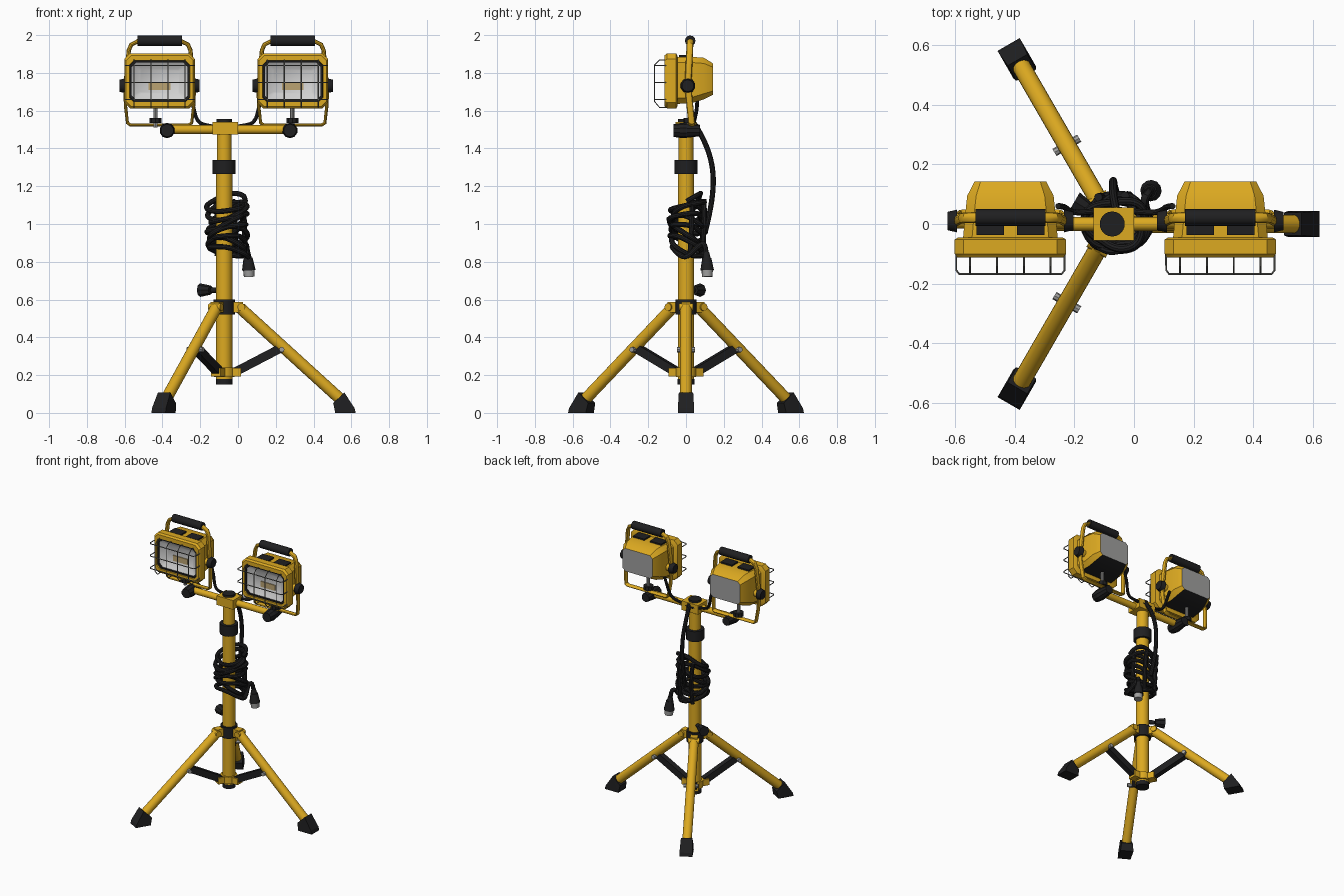
import bpy, bmesh, math, random
from mathutils import Vector, Matrix

random.seed(4)
cube = bpy.data.objects.get("Cube")
if cube:
    bpy.data.objects.remove(cube, do_unlink=True)


def material(name, rgb):
    m = bpy.data.materials.new(name)
    m.use_nodes = True
    m.diffuse_color = (*rgb, 1)
    node = next(n for n in m.node_tree.nodes if n.type == 'BSDF_PRINCIPLED')
    node.inputs["Base Color"].default_value = (*rgb, 1)
    node.inputs["Roughness"].default_value = 0.6
    return m


YELLOW = material("safety yellow", (0.72, 0.40, 0.015))
BLACK = material("black rubber", (0.014, 0.014, 0.015))
STEEL = material("guard steel", (0.17, 0.17, 0.155))
GREY = material("aluminium grey", (0.35, 0.35, 0.345))
SILVER = material("reflector silver", (0.63, 0.63, 0.63))
TAN = material("emitter tan", (0.50, 0.37, 0.17))


def finish(name, bm, mats, smooth=True):
    bmesh.ops.recalc_face_normals(bm, faces=bm.faces)
    me = bpy.data.meshes.new(name)
    bm.to_mesh(me)
    bm.free()
    ob = bpy.data.objects.new(name, me)
    bpy.context.collection.objects.link(ob)
    for m in mats:
        me.materials.append(m)
    if smooth:
        bpy.ops.object.select_all(action='DESELECT')
        ob.select_set(True)
        bpy.context.view_layer.objects.active = ob
        bpy.ops.object.shade_smooth_by_angle(angle=math.radians(35))
    return ob


def rod(name, p, q, r, mat, r2=None, seg=20):
    p, q = Vector(p), Vector(q)
    d = q - p
    M = Matrix.Translation((p + q) / 2) @ d.to_track_quat('Z', 'Y').to_matrix().to_4x4()
    bm = bmesh.new()
    bmesh.ops.create_cone(bm, cap_ends=True, segments=seg, radius1=r,
                          radius2=r if r2 is None else r2, depth=d.length, matrix=M)
    return finish(name, bm, [mat])


def box(name, centre, size, mat, rot=Matrix()):
    bm = bmesh.new()
    M = Matrix.Translation(centre) @ rot @ Matrix.Diagonal((*size, 1))
    bmesh.ops.create_cube(bm, size=1, matrix=M)
    return finish(name, bm, [mat], False)


def loft(name, cx, sections, mats, cap_start=True, cap_end=True, rule=None):
    """Skin chamfered rectangles (y, half width, z low, z high, chamfer)."""
    bm = bmesh.new()
    rings = []
    for y, w, lo, hi, c in sections:
        outline = [(-w + c, lo), (w - c, lo), (w, lo + c), (w, hi - c),
                   (w - c, hi), (-w + c, hi), (-w, hi - c), (-w, lo + c)]
        rings.append([bm.verts.new((cx + x, y, z)) for x, z in outline])
    for a, b in zip(rings, rings[1:]):
        for i in range(8):
            j = (i + 1) % 8
            bm.faces.new((a[i], a[j], b[j], b[i]))
    if cap_start:
        bm.faces.new(rings[0])
    if cap_end:
        bm.faces.new(rings[-1])
    bmesh.ops.recalc_face_normals(bm, faces=bm.faces)
    if rule:
        for f in bm.faces:
            f.material_index = rule(f)
    return finish(name, bm, mats)


def tube(name, paths, r, mat, kind='NURBS', res=3, warp=None):
    cu = bpy.data.curves.new(name, 'CURVE')
    cu.dimensions = '3D'
    cu.bevel_depth, cu.bevel_resolution, cu.resolution_u = r, res, 4
    cu.use_fill_caps = True
    for pts in paths:
        s = cu.splines.new(kind)
        s.points.add(len(pts) - 1)
        for sp, p in zip(s.points, pts):
            sp.co = (*p, 1)
        if kind == 'NURBS':
            s.order_u, s.use_endpoint_u = 3, True
    tmp = bpy.data.objects.new(name + "_path", cu)
    bpy.context.collection.objects.link(tmp)
    dg = bpy.context.evaluated_depsgraph_get()
    me = bpy.data.meshes.new_from_object(tmp.evaluated_get(dg))
    bpy.data.objects.remove(tmp, do_unlink=True)
    bm = bmesh.new()
    bm.from_mesh(me)
    bpy.data.meshes.remove(me)
    if warp:
        for v in bm.verts:
            v.co.y = warp(v.co)
    return finish(name, bm, [mat])


# Mast with its collars
PX = -0.073


def mast(name, z0, z1, r, mat, seg=24):
    return rod(name, (PX, 0, z0), (PX, 0, z1), r, mat, seg=seg)


mast("lower_mast", 0.165, 1.28, 0.043, YELLOW)
mast("upper_mast", 1.28, 1.545, 0.039, YELLOW)
mast("mast_foot_cap", 0.15, 0.18, 0.044, BLACK)
mast("mast_top_cap", 1.54, 1.555, 0.042, BLACK)
mast("clamp_collar", 1.265, 1.34, 0.061, BLACK, 12)
mast("upper_hub", 0.52, 0.60, 0.056, BLACK)
mast("lower_hub", 0.19, 0.24, 0.054, YELLOW)
rod("mast_knob_stem", (PX, 0, 0.65), (-0.14, 0.04, 0.65), 0.014, BLACK)
rod("mast_knob", (-0.145, 0.043, 0.65), (-0.20, 0.075, 0.65), 0.024, BLACK, 0.036, 8)

# Tripod legs, spaced evenly around the mast
for k, side in enumerate(("left", "back_right", "front_right")):
    a = k * math.tau / 3
    turn = Matrix.Rotation(a, 4, 'Z')

    def at(r, z, t=0):
        return Matrix.Translation((PX, 0, 0)) @ turn @ Vector((r, t, z))

    rod(side + "_leg", at(0.085, 0.555), at(0.62, 0.068), 0.031, YELLOW)
    box(side + "_hinge", at(0.07, 0.56), (0.06, 0.05, 0.055), YELLOW, turn)
    rod(side + "_hinge_pin", at(0.09, 0.56, -0.037), at(0.09, 0.56, 0.037), 0.02, YELLOW)
    box(side + "_brace_lug", at(0.065, 0.215), (0.05, 0.06, 0.045), YELLOW, turn)
    tilt = turn @ Matrix.Rotation(-math.atan2(0.125, 0.24), 4, 'Y')
    box(side + "_brace", at(0.185, 0.283), (0.27, 0.040, 0.046), BLACK, tilt)
    rod(side + "_brace_bolt", at(0.305, 0.335, -0.048), at(0.305, 0.335, 0.048), 0.014, GREY, seg=8)
    bm = bmesh.new()
    for r, z, w in ((0.588, 0, 0.043), (0.696, 0, 0.043), (0.690, 0.025, 0.043),
                    (0.636, 0.108, 0.038), (0.577, 0.052, 0.038)):
        for s in (-1, 1):
            bm.verts.new(at(r, z, s * w))
    bmesh.ops.convex_hull(bm, input=bm.verts)
    finish(side + "_foot", bm, [BLACK], False)

# Crossbar
rod("crossbar", (-0.40, 0, 1.50), (0.30, 0, 1.50), 0.023, YELLOW)
box("crossbar_socket", (-0.068, 0, 1.507), (0.135, 0.11, 0.066), YELLOW)

# Two work lamps with guards, handles and stands
for side, cx, inward in (("right", -0.415, 1), ("left", 0.29, -1)):
    n = side + "_lamp_"
    loft(n + "body", cx, [(-0.06, 0.16, 1.635, 1.885, 0.03), (0.03, 0.152, 1.64, 1.885, 0.03),
                          (0.095, 0.145, 1.66, 1.88, 0.03), (0.143, 0.120, 1.684, 1.85, 0.02)],
         [YELLOW, GREY, BLACK],
         rule=lambda f: 1 if f.normal.y > 0.95 else 2 if f.normal.z < -0.75 and f.normal.y > -0.5 else 0)
    loft(n + "front_frame", cx, [(-0.045, 0.175, 1.625, 1.89, 0.03), (-0.052, 0.187, 1.612, 1.903, 0.03),
                                 (-0.10, 0.187, 1.612, 1.903, 0.03), (-0.113, 0.178, 1.622, 1.893, 0.028),
                                 (-0.113, 0.160, 1.645, 1.866, 0.024), (-0.085, 0.158, 1.647, 1.864, 0.024)],
         [YELLOW], cap_end=False)
    loft(n + "gasket", cx, [(-0.09, 0.160, 1.645, 1.866, 0.024), (-0.106, 0.158, 1.647, 1.864, 0.024),
                            (-0.106, 0.148, 1.656, 1.855, 0.024), (-0.09, 0.148, 1.656, 1.855, 0.024)],
         [BLACK], False, False)
    loft(n + "reflector", cx, [(-0.098, 0.15, 1.653, 1.858, 0.024), (-0.066, 0.105, 1.69, 1.82, 0.01)],
         [SILVER], cap_start=False)
    box(n + "emitter", (cx, -0.068, 1.73), (0.115, 0.008, 0.04), TAN)
    for s in (-1, 1):
        box(n + "top_vent", (cx + s * 0.068, -0.002, 1.887), (0.092, 0.07, 0.016), BLACK)
        rod(n + "pivot_knob", (cx + s * 0.18, 0.01, 1.732), (cx + s * 0.212, 0.01, 1.732), 0.04, BLACK, 0.032, 10)
        rod(n + "pivot_pin", (cx + s * 0.15, 0.01, 1.732), (cx + s * 0.19, 0.01, 1.732), 0.025, YELLOW)

    # Wire guard
    wires = []
    for t in (-0.085, 0.005, 0.095):
        z = 1.745 + t
        wires.append([(cx + x, y, z) for x, y in
                      ((-0.182, -0.09), (-0.182, -0.155), (-0.172, -0.168),
                       (0.172, -0.168), (0.182, -0.155), (0.182, -0.09))])
    for x in (-0.135, -0.045, 0.045, 0.135):
        wires.append([(cx + x, y, z) for y, z in
                      ((-0.09, 1.617), (-0.14, 1.617), (-0.168, 1.65),
                       (-0.168, 1.84), (-0.14, 1.868), (-0.10, 1.868))])
    tube(n + "guard", wires, 0.0032, STEEL, 'POLY', 1)

    # Carry handle and stand, both flattened bars
    handle = [(0.180, 1.73), (0.172, 1.83), (0.163, 1.92), (0.150, 1.95), (0.11, 1.97)]
    stand = [(0.185, 1.73), (0.180, 1.62), (0.170, 1.535), (0.155, 1.525)]
    for part, half, r in (("handle", handle, 0.012), ("stand", stand, 0.009)):
        path = [(cx - x, 0, z) for x, z in half] + [(cx + x, 0, z) for x, z in reversed(half)]
        tube(n + part, [path], r, YELLOW, 'POLY',
             warp=lambda c: c.y * 0.018 / r + 0.01 + 0.1 * abs(c.z - 1.73) * (1 if c.z < 1.73 else 0.5))
    rod(n + "grip", (cx - 0.118, 0.022, 1.97), (cx + 0.118, 0.022, 1.97), 0.028, BLACK, seg=12)

    # Mounting screw and crossbar end knob
    kx = cx + (0.04 if inward > 0 else -0.015)
    mx = cx - (0.022 if inward > 0 else 0.002)
    rod(n + "mount_stem", (mx, 0.02, 1.51), (mx, 0.02, 1.64), 0.012, GREY, seg=10)
    rod(n + "mount_nut", (mx, 0.02, 1.535), (mx, 0.02, 1.562), 0.034, BLACK, seg=10)
    rod(n + "end_knob", (kx, -0.065, 1.495), (kx, -0.015, 1.495), 0.034, BLACK, 0.041, 10)
    rod(n + "end_knob_back", (kx, -0.015, 1.495), (kx, 0.075, 1.495), 0.041, BLACK, 0.03, 10)

    # Feed cord from lamp to mast
    fx = cx + inward * 0.16
    tube(n + "cord", [[(fx, 0.06, 1.68), (fx + inward * 0.02, 0.06, 1.62), (fx + inward * 0.035, 0.045, 1.55),
                       (fx + inward * 0.075, 0.035, 1.52), (PX, 0.05, 1.51)]], 0.010, BLACK)

# Supply cord, hanging behind the mast and wound round it
tube("supply_cord", [[(-0.06, 0.045, 1.53), (-0.07, 0.09, 1.46), (-0.07, 0.135, 1.34), (-0.07, 0.148, 1.22),
                      (-0.07, 0.13, 1.07), (-0.06, 0.10, 0.95)]], 0.014, BLACK)
coil = []
turns, steps = 9, 14
for i in range(turns * steps + 1):
    t = i / (turns * steps)
    a = i * math.tau / steps
    r = 0.093 + 0.012 * math.sin(2.7 * a) + random.uniform(-0.006, 0.006)
    coil.append((-0.057 + r * 1.06 * math.cos(a), r * math.sin(a) * 0.92 + 0.003,
                 1.12 - 0.28 * t + 0.04 * math.sin(a + 4 * t) + 0.012 * math.sin(1.6 * a)))
coil += [(0.03, 0.08, 0.90), (0.05, 0.105, 0.89), (0.05, 0.108, 0.82)]
tube("wound_cord", [coil], 0.014, BLACK)
for k, (x, y) in enumerate(((0.03, 0.02), (-0.02, 0.085), (-0.11, 0.08))):
    tube("cord_loop_%d" % k, [[(x, y, 0.83), (x + 0.015, y + 0.015, 0.98), (x - 0.01, y + 0.01, 1.13)]], 0.014, BLACK)
rod("plug_neck", (0.05, 0.108, 0.85), (0.053, 0.11, 0.81), 0.015, BLACK, 0.022, 12)
rod("plug_body", (0.053, 0.11, 0.82), (0.057, 0.112, 0.755), 0.024, BLACK, 0.036, 12)
rod("plug_face", (0.057, 0.112, 0.755), (0.059, 0.113, 0.72), 0.030, GREY, 0.028, 12)
